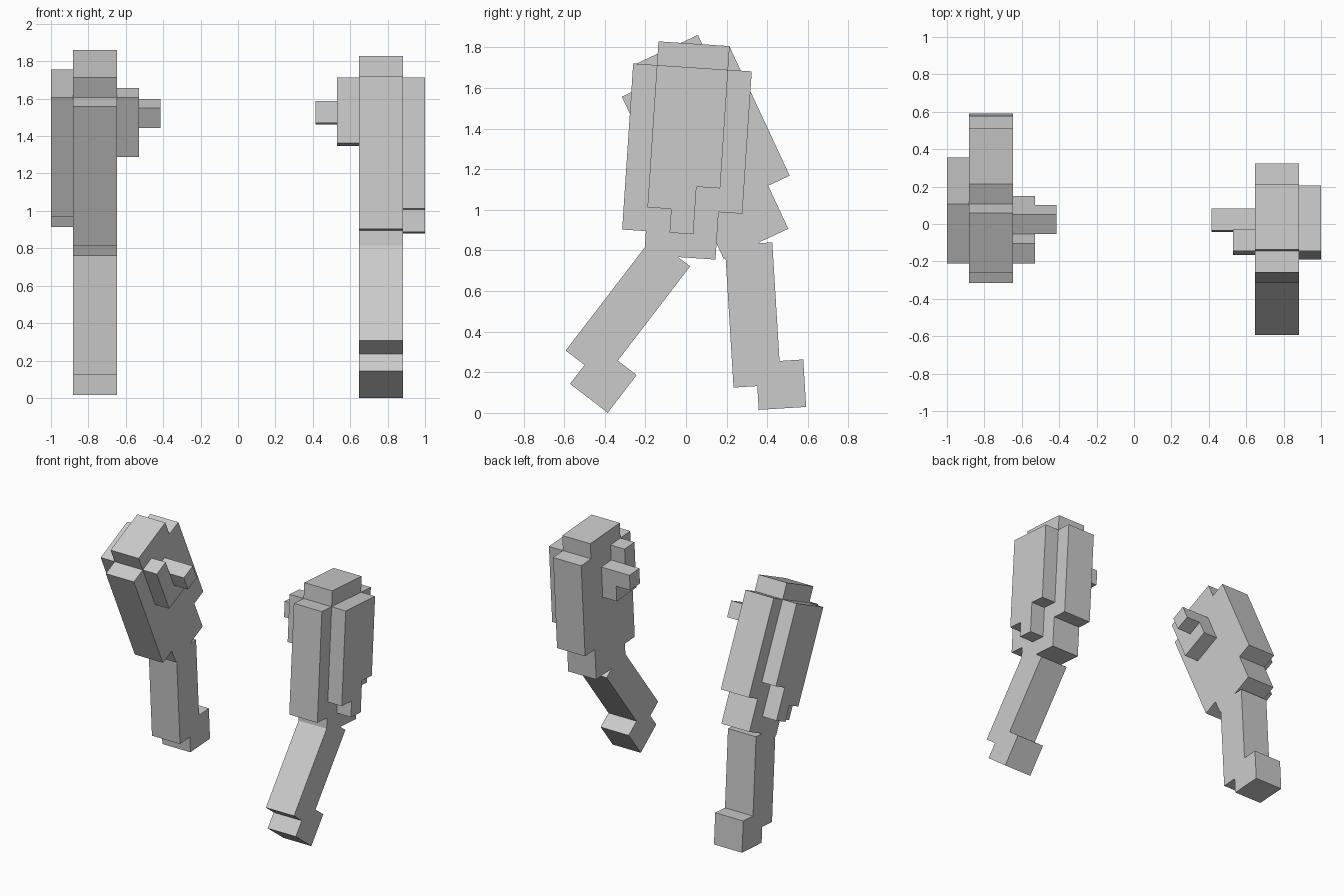
import bpy, bmesh, math

cube = bpy.data.objects.get("Cube")
if cube:
    bpy.data.objects.remove(cube, do_unlink=True)

U = 0.117      # one block unit
X0 = 0.4135    # inner end of each limb along x

grey = bpy.data.materials.new("plain_grey")
grey.use_nodes = True
grey.diffuse_color = (0.6, 0.6, 0.6, 1)
grey.node_tree.nodes["Principled BSDF"].inputs["Base Color"].default_value = (0.6, 0.6, 0.6, 1)

# Side outlines in block units: (columns toward the back, rows up)
BODY = [(1, 1), (4, 1), (4, 0), (5, 0), (5, -6), (4, -6), (4, -8),
        (1, -8), (1, -7), (0, -7), (0, 0), (1, 0)]
OUTER = [(1, 0), (4, 0), (4, -5), (3, -5), (3, -7), (2, -7), (2, -6), (1, -6)]
INNER = [(1, 0), (2, 0), (2, -1), (3, -1), (3, -3), (1, -3)]
PEG = [(2, -1), (3, -1), (3, -2), (2, -2)]
LEG = [(0, 0), (2, 0), (2, 2), (1, 2), (1, 7), (-1, 7), (-1, 1), (0, 1)]


def slab(name, outline, x_from, x_to, side, origin, degrees):
    """Extrude a side outline between two x columns, mirrored by side."""
    bm = bmesh.new()
    xa, xb = (side * (X0 + k * U) for k in (x_from, x_to))
    face = bm.faces.new([bm.verts.new((xa, c * U, r * U)) for c, r in outline])
    ext = bmesh.ops.extrude_face_region(bm, geom=[face])
    moved = [g for g in ext["geom"] if isinstance(g, bmesh.types.BMVert)]
    bmesh.ops.translate(bm, verts=moved, vec=(xb - xa, 0, 0))
    bmesh.ops.recalc_face_normals(bm, faces=bm.faces)
    mesh = bpy.data.meshes.new(name)
    bm.to_mesh(mesh)
    bm.free()
    mesh.materials.append(grey)
    obj = bpy.data.objects.new(name, mesh)
    obj.location = (0, *origin)
    obj.rotation_euler.x = math.radians(degrees)
    bpy.context.collection.objects.link(obj)


# side, body origin (y, z), body tilt, leg origin (y, z), leg tilt
LIMBS = [("left", 1, (-0.26, 1.72), -3.8, (-0.571, 0.143), -37.5),
         ("right", -1, (-0.316, 1.557), 25.0, (0.358, 0.015), 3.5)]

for label, side, body_at, body_tilt, leg_at, leg_tilt in LIMBS:
    # thick upper part with its side plates
    slab(label + "_upper_body", BODY, 2, 4, side, body_at, body_tilt)
    slab(label + "_outer_plate", OUTER, 4, 5, side, body_at, body_tilt)
    slab(label + "_inner_plate", INNER, 1, 2, side, body_at, body_tilt)
    slab(label + "_inner_peg", PEG, 0, 1, side, body_at, body_tilt)
    # lower leg with foot block
    slab(label + "_lower_leg", LEG, 2, 4, side, leg_at, leg_tilt)
